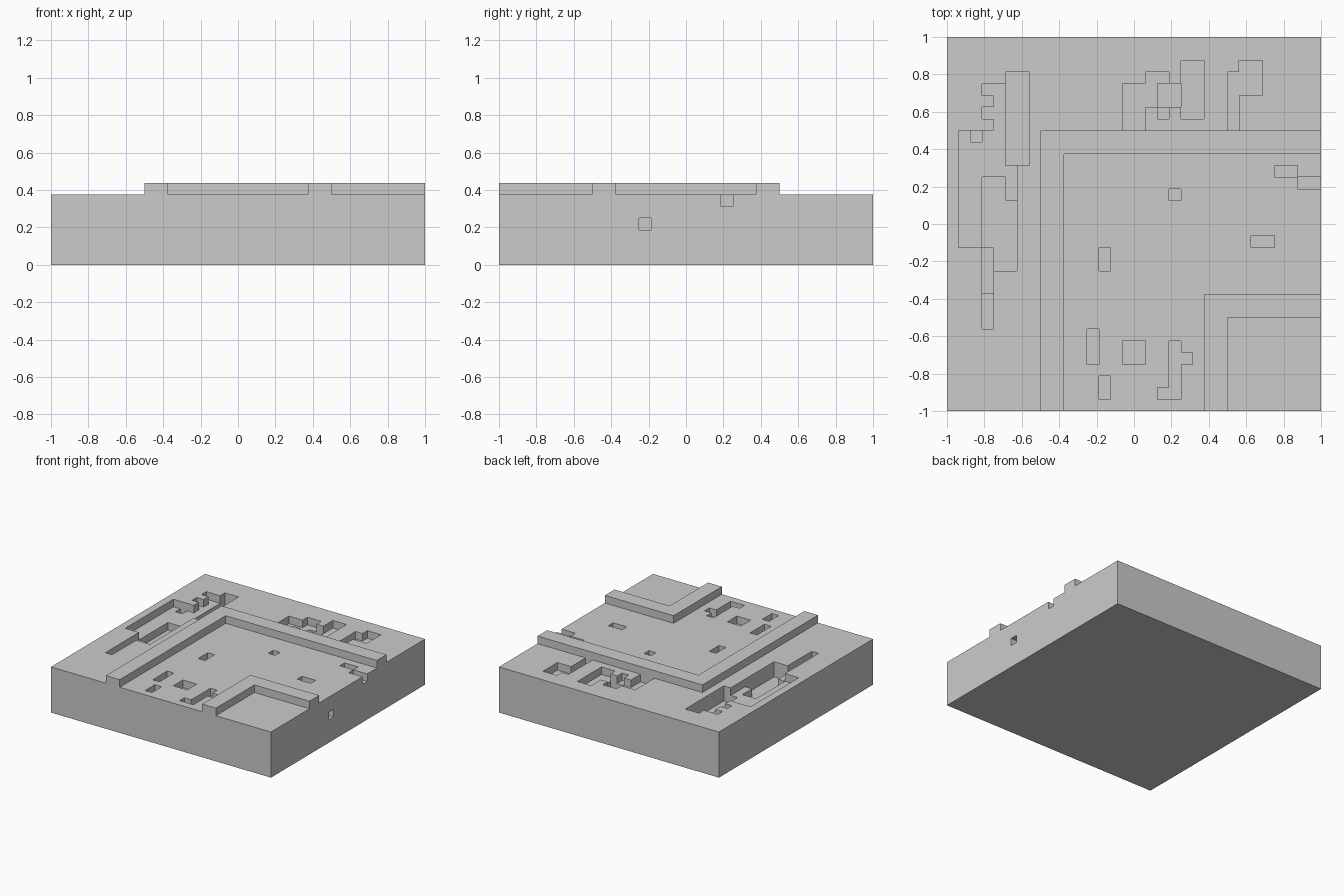
import bpy, bmesh
from mathutils import Vector

# The model is a block tile: 32 cells per side, 1/16 unit each
N, U, GROUND = 32, 1 / 16, 6


def cell(v):
    return round((v + 1) / U)


solid = set()


def region(x0, x1, y0, y1):
    return [(i, j) for i in range(cell(x0), cell(x1)) for j in range(cell(y0), cell(y1))]


def raise_curb(*rect):
    solid.update((i, j, GROUND) for i, j in region(*rect))


def dig(depth, *rects):
    for rect in rects:
        for i, j in region(*rect):
            for k in range(GROUND - depth, GROUND):
                solid.discard((i, j, k))


# Ground slab
solid.update((i, j, k) for i in range(N) for j in range(N) for k in range(GROUND))

# Outer and inner curbs following the bend
raise_curb(-0.5, -0.375, -1, 0.5)
raise_curb(-0.5, 1, 0.375, 0.5)
raise_curb(0.375, 0.5, -1, -0.375)
raise_curb(0.375, 1, -0.5, -0.375)

# Shallow holes in the road
dig(1,
    (0.75, 0.875, 0.25, 0.3125), (0.875, 1, 0.1875, 0.25),
    (0.1875, 0.25, 0.125, 0.1875), (0.625, 0.75, -0.125, -0.0625),
    (-0.1875, -0.125, -0.25, -0.125), (-0.25, -0.1875, -0.75, -0.5625),
    (-0.0625, 0.0625, -0.75, -0.625), (-0.1875, -0.125, -0.9375, -0.8125),
    (0.1875, 0.25, -0.9375, -0.625), (0.25, 0.3125, -0.75, -0.6875),
    (0.125, 0.1875, -0.9375, -0.875))

# Broken pavement at the back
dig(1,
    (-0.0625, 0.0625, 0.5, 0.75), (0.0625, 0.1875, 0.625, 0.8125),
    (0.125, 0.1875, 0.5625, 0.625), (0.25, 0.375, 0.5625, 0.875),
    (0.5, 0.5625, 0.5, 0.8125), (0.5625, 0.6875, 0.6875, 0.875))
dig(2, (0.125, 0.25, 0.625, 0.75))

# Broken pavement on the left: shallow shelf, then the deeper pits
dig(1,
    (-0.75, -0.6875, 0.5, 0.75), (-0.8125, -0.75, 0.6875, 0.75),
    (-0.8125, -0.75, 0.5625, 0.625), (-0.9375, -0.6875, 0.25, 0.5),
    (-0.6875, -0.625, 0.125, 0.3125), (-0.9375, -0.8125, -0.125, 0.25),
    (-0.8125, -0.75, -0.375, -0.125))
dig(2,
    (-0.6875, -0.5625, 0.3125, 0.8125), (-0.875, -0.8125, 0.4375, 0.5),
    (-0.8125, -0.6875, -0.125, 0.25), (-0.6875, -0.625, -0.125, 0.125),
    (-0.75, -0.625, -0.25, -0.125), (-0.8125, -0.75, -0.5625, -0.375))

# Single missing block in the right side
solid.discard((N - 1, cell(-0.25), 3))

# Skin the solid cells with outward faces only
bm = bmesh.new()
verts = {}


def vert(p):
    key = tuple(round(c) for c in p)
    if key not in verts:
        verts[key] = bm.verts.new((key[0] * U - 1, key[1] * U - 1, key[2] * U))
    return verts[key]


axes = [Vector((1, 0, 0)), Vector((0, 1, 0)), Vector((0, 0, 1))]
for c in sorted(solid):
    for a in range(3):
        u, v = axes[(a + 1) % 3], axes[(a + 2) % 3]
        for side in (0, 1):
            near = Vector(c) + axes[a] * (2 * side - 1)
            if tuple(round(t) for t in near) in solid:
                continue
            o = Vector(c) + axes[a] * side
            loop = [o, o + u, o + u + v, o + v]
            bm.faces.new([vert(p) for p in (loop if side else loop[::-1])])

mesh = bpy.data.meshes.new("road_corner_tile")
bm.to_mesh(mesh)
bm.free()
bpy.context.collection.objects.link(bpy.data.objects.new("road_corner_tile", mesh))
